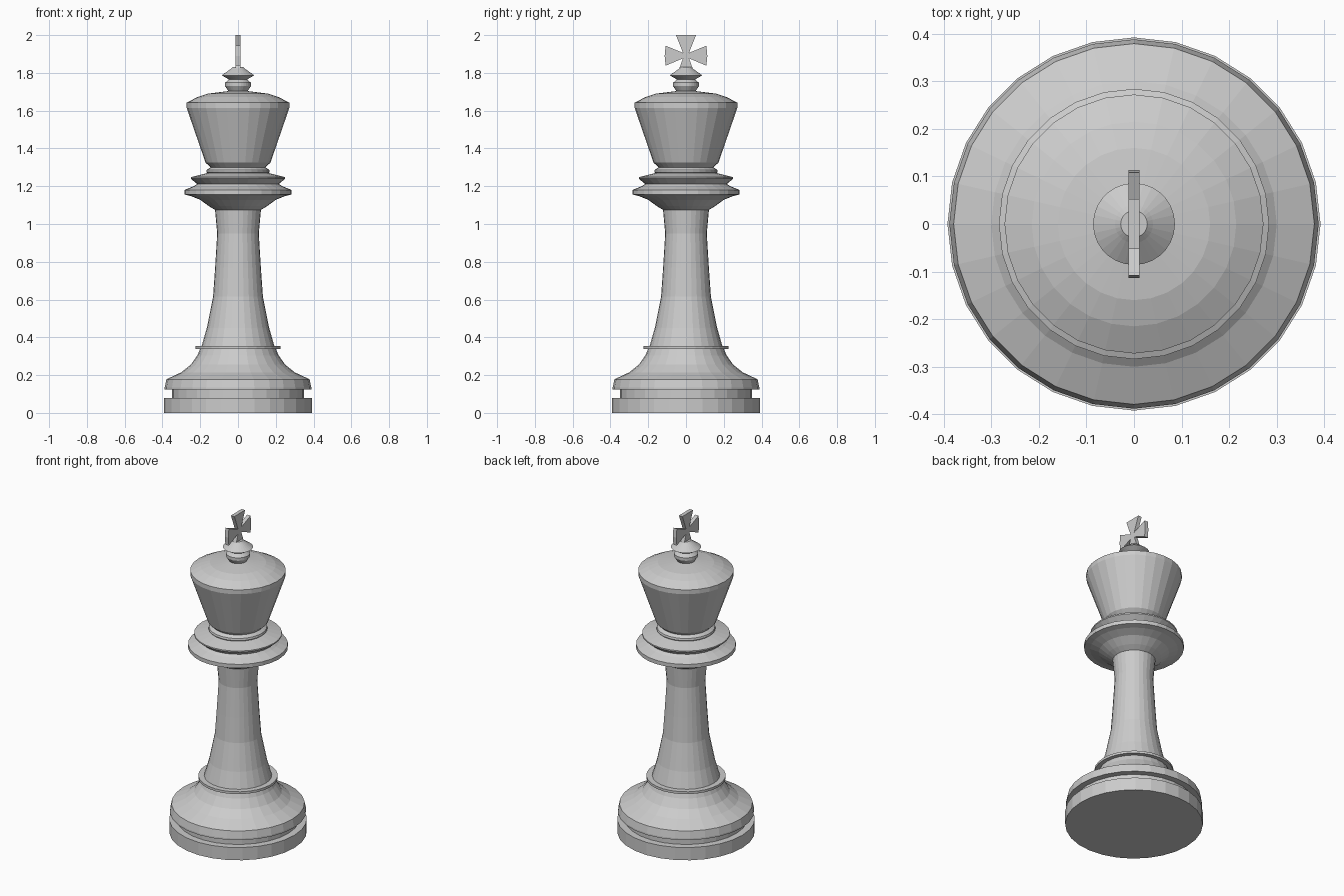
import bpy, bmesh
from math import cos, sin, tau

SIDES = 28

cube = bpy.data.objects.get("Cube")
if cube:
    bpy.data.objects.remove(cube, do_unlink=True)

grey = bpy.data.materials.new("light grey")
grey.use_nodes = True
grey.diffuse_color = (0.6, 0.6, 0.6, 1)
grey.node_tree.nodes["Principled BSDF"].inputs["Base Color"].default_value = grey.diffuse_color


def finish(name, bm):
    bmesh.ops.recalc_face_normals(bm, faces=bm.faces)
    mesh = bpy.data.meshes.new(name)
    bm.to_mesh(mesh)
    bm.free()
    mesh.materials.append(grey)
    obj = bpy.data.objects.new(name, mesh)
    bpy.context.collection.objects.link(obj)
    return obj


def lathe(name, profile):
    """Turn (radius, height) points round the z axis, with flat caps."""
    bm = bmesh.new()
    rings = [[bm.verts.new((r * cos(tau * i / SIDES), r * sin(tau * i / SIDES), z))
              for i in range(SIDES)] for r, z in profile]
    for low, high in zip(rings, rings[1:]):
        for i in range(SIDES):
            j = (i + 1) % SIDES
            bm.faces.new((low[i], low[j], high[j], high[i]))
    bm.faces.new(rings[0][::-1])
    bm.faces.new(rings[-1])
    return finish(name, bm)


# Foot: plinth, groove and flared bell
lathe("plinth", [(.392, 0), (.392, .08), (.35, .08), (.35, .125)])
lathe("bell", [(.388, .125), (.388, .135), (.379, .178), (.30, .215), (.25, .255),
               (.215, .305), (.198, .345)])
lathe("foot_ring", [(.226, .338), (.226, .353)])

# Shaft
lathe("shaft", [(.195, .345), (.165, .45), (.132, .615), (.121, .77), (.11, .95),
                (.122, 1.08)])

# Collars under the crown
lathe("lower_collar", [(.122, 1.075), (.155, 1.095), (.20, 1.128), (.25, 1.148),
                       (.284, 1.156), (.284, 1.18), (.235, 1.2), (.21, 1.203)])
lathe("upper_collar", [(.235, 1.2), (.217, 1.212), (.25, 1.24), (.25, 1.248),
                       (.17, 1.268), (.16, 1.27)])
lathe("neck_bead", [(.16, 1.265), (.168, 1.275), (.165, 1.287), (.145, 1.3),
                    (.145, 1.305)])

# Crown
lathe("crown", [(.145, 1.3), (.172, 1.325), (.272, 1.615), (.272, 1.642),
                (.215, 1.672), (.16, 1.69), (.04, 1.705)])

# Finial
lathe("finial", [(.045, 1.695), (.068, 1.73), (.068, 1.748), (.048, 1.765),
                 (.086, 1.787), (.04, 1.82), (.028, 1.83)])

# Flared cross, as half an outline (y, z) mirrored and thickened along x
half = [(.035, 1.825), (.016, 1.877), (.108, 1.838), (.113, 1.89),
        (.108, 1.944), (.016, 1.906), (.053, 2.0)]
outline = half + [(-y, z) for y, z in reversed(half)]
bm = bmesh.new()
front = bm.faces.new([bm.verts.new((-.012, y, z)) for y, z in outline])
side = bmesh.ops.extrude_face_region(bm, geom=[front])
moved = [v for v in side["geom"] if isinstance(v, bmesh.types.BMVert)]
bmesh.ops.translate(bm, verts=moved, vec=(.024, 0, 0))
if not any(all(abs(v.co.x + .012) < 1e-5 for v in f.verts) for f in bm.faces):
    bm.faces.new([v for v in bm.verts if v.co.x < 0])
finish("cross", bm)
